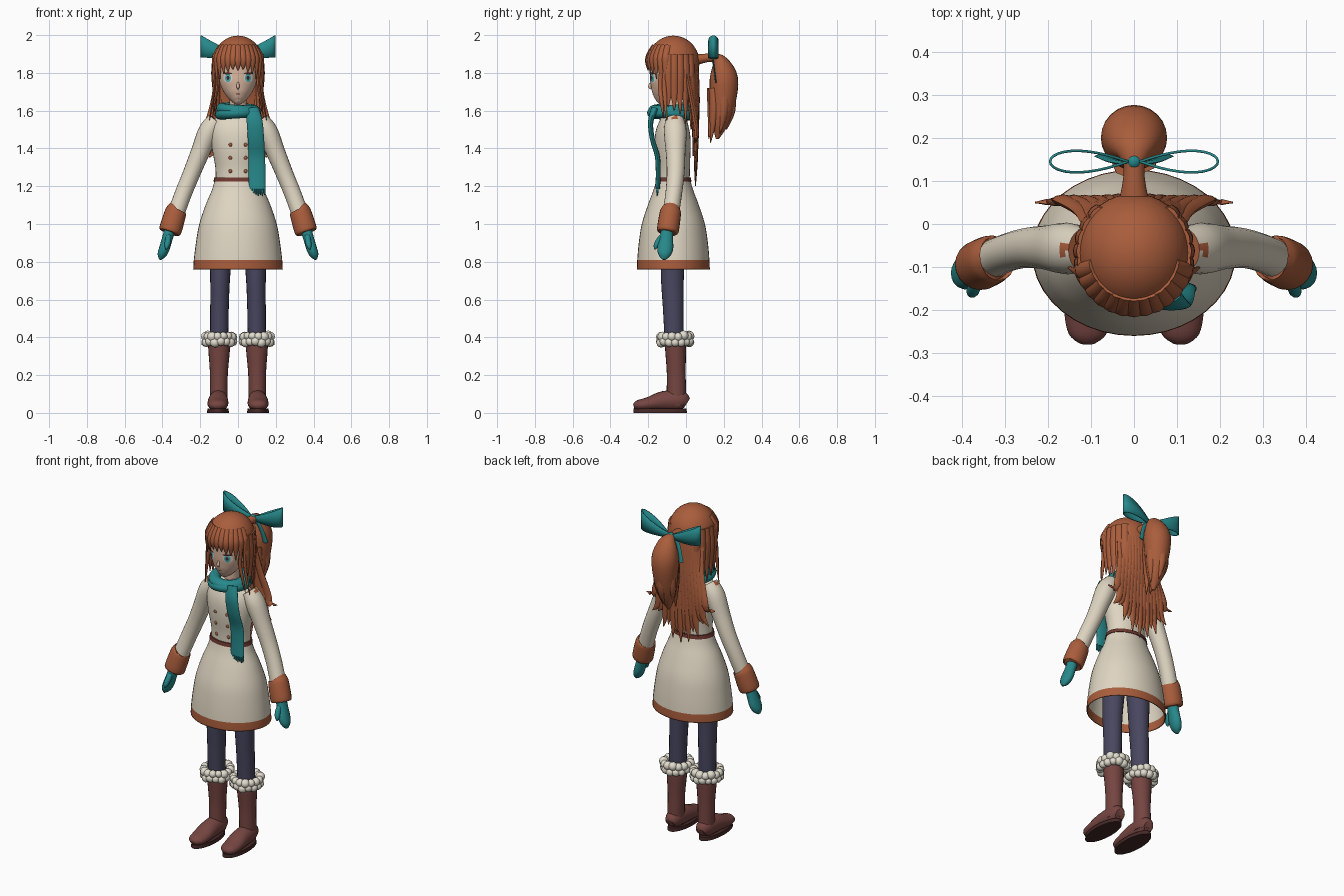
import bpy, bmesh, random
from math import sin, cos, pi, radians, sqrt
from mathutils import Vector, Matrix
from mathutils.bvhtree import BVHTree

random.seed(4)
cube = bpy.data.objects.get("Cube")
if cube:
    bpy.data.objects.remove(cube, do_unlink=True)


def material(name, *rgb):
    m = bpy.data.materials.new(name)
    m.use_nodes = True
    m.diffuse_color = (*rgb, 1)
    m.node_tree.nodes["Principled BSDF"].inputs["Base Color"].default_value = (*rgb, 1)
    return m


RUST = material("rust", .40, .11, .045)
CREAM = material("cream", .74, .67, .54)
TEAL = material("teal", .02, .25, .26)
SKIN = material("skin", .75, .50, .37)
NAVY = material("navy", .065, .062, .115)
BOOT = material("boot_brown", .18, .06, .053)
DARK = material("dark_brown", .06, .022, .02)
BELT = material("belt_red", .16, .04, .03)
WHITE = material("fur_white", .76, .72, .62)
IRIS = material("iris_cyan", .08, .45, .5)


def finish(bm, name, mats, mirror=False, rule=None, solid=0, angle=50):
    """Turn a bmesh into a shaded object."""
    bmesh.ops.recalc_face_normals(bm, faces=bm.faces)
    if rule:
        for f in bm.faces:
            f.material_index = rule(f)
    me = bpy.data.meshes.new(name)
    bm.to_mesh(me)
    bm.free()
    for m in mats:
        me.materials.append(m)
    me.shade_smooth()
    me.set_sharp_from_angle(angle=radians(angle))
    ob = bpy.data.objects.new(name, me)
    bpy.context.collection.objects.link(ob)
    if mirror:
        ob.modifiers.new("Mirror", 'MIRROR').use_mirror_merge = False
    if solid:
        mod = ob.modifiers.new("Thickness", 'SOLIDIFY')
        mod.thickness = solid
    return ob


def smooth(keys, steps):
    out = []
    for i in range(len(keys) - 1):
        a, b, c, d = (keys[min(max(j, 0), len(keys) - 1)] for j in range(i - 1, i + 3))
        for s in range(steps):
            t = s / steps
            out.append([.5 * (2 * q + (r - p) * t + (2 * p - 5 * q + 4 * r - w) * t * t
                        + (3 * q - p - 3 * r + w) * t ** 3) for p, q, r, w in zip(a, b, c, d)])
    return out + [list(keys[-1])]


def sweep(bm, keys, ref=(1, 0, 0), n=16, steps=4, caps=True):
    """Loft ellipses (x, y, z, half width, half depth) along a smooth path."""
    pts, ref, rings = smooth(keys, steps), Vector(ref), []
    for i, p in enumerate(pts):
        t = Vector(pts[min(i + 1, len(pts) - 1)][:3]) - Vector(pts[max(i - 1, 0)][:3])
        t.normalize()
        side = (ref - t * ref.dot(t)).normalized()
        other = t.cross(side)
        a, b = max(p[3], .001), max(p[4], .001)
        rings.append([bm.verts.new(Vector(p[:3]) + side * a * cos(2 * pi * k / n)
                                   + other * b * sin(2 * pi * k / n)) for k in range(n)])
    for r, s in zip(rings, rings[1:]):
        for k in range(n):
            j = (k + 1) % n
            bm.faces.new((r[k], r[j], s[j], s[k]))
    if caps:
        bm.faces.new(rings[0][::-1])
        bm.faces.new(rings[-1])


def part(name, keys, mat, mirror=False, **kw):
    bm = bmesh.new()
    sweep(bm, keys, **kw)
    return finish(bm, name, [mat], mirror)


def ball(bm, loc, size, sub=2):
    bmesh.ops.create_icosphere(bm, subdivisions=sub, radius=1,
                               matrix=Matrix.LocRotScale(Vector(loc), None, Vector(size)))


def surface(ob):
    return BVHTree.FromPolygons([v.co for v in ob.data.vertices],
                                [p.vertices for p in ob.data.polygons])


def front_y(tree, x, z):
    hit = tree.ray_cast(Vector((x, -1, z)), Vector((0, 1, 0)))[0]
    return hit.y if hit else -.1


# Coat: open skirt with hem, bodice, belt, buttons
Y = -.067
bm = bmesh.new()
sweep(bm, [(0, Y, .76, .237, .193), (0, Y, .81, .234, .191), (0, Y, .9, .223, .183),
           (0, Y, 1.0, .205, .167), (0, Y, 1.1, .172, .135), (0, Y, 1.18, .138, .105),
           (0, Y, 1.24, .122, .088)], n=40, caps=False)
finish(bm, "coat_skirt", [CREAM, RUST], solid=.006,
       rule=lambda f: int(f.calc_center_median().z < .81))
bodice = part("coat_bodice", [(0, Y, 1.22, .118, .086), (0, Y, 1.3, .12, .088),
                              (0, -.071, 1.4, .138, .095), (0, -.07, 1.48, .148, .092),
                              (0, -.065, 1.54, .138, .075), (0, -.062, 1.58, .09, .06),
                              (0, -.06, 1.61, .05, .045)], CREAM, n=32)
part("belt", [(0, Y, 1.224, .13, .096), (0, Y, 1.246, .126, .093)], BELT, n=32, steps=1)
tree = surface(bodice)
bm = bmesh.new()
for z in (1.28, 1.35, 1.42):
    ball(bm, (.04, front_y(tree, .04, z), z), (.01, .006, .01))
finish(bm, "coat_buttons", [RUST], True)

# Arms: sleeves, cuffs, mittens
bm = bmesh.new()
sweep(bm, [(.115, -.06, 1.55, .046, .05), (.155, -.057, 1.49, .055, .06),
           (.2, -.055, 1.38, .05, .052), (.245, -.055, 1.27, .046, .047),
           (.29, -.065, 1.16, .045, .044), (.33, -.082, 1.05, .045, .044)], n=20)
finish(bm, "sleeves", [CREAM, RUST], True,
       rule=lambda f: int(f.normal.z > .7 and f.calc_center_median().z > 1.53))
part("cuffs", [(.325, -.08, 1.075, .048, .048), (.33, -.082, 1.062, .057, .056),
               (.358, -.096, .968, .06, .058), (.362, -.098, .955, .048, .046)], RUST, True, n=20)
bm = bmesh.new()
sweep(bm, [(.36, -.1, .97, .03, .032), (.375, -.104, .92, .028, .036), (.39, -.11, .87, .028, .042),
           (.404, -.115, .835, .023, .032), (.413, -.118, .812, .006, .01)])
sweep(bm, [(.368, -.115, .945, .014, .016), (.37, -.142, .915, .016, .016),
           (.376, -.158, .885, .014, .014), (.38, -.164, .866, .004, .004)], n=10)
finish(bm, "mittens", [TEAL], True)

# Legs: tights, boots, soles, fur tops
part("tights", [(.1, -.063, .38, .048, .05), (.098, -.067, .55, .049, .055),
                (.095, -.072, .7, .052, .06), (.09, -.07, .85, .06, .065),
                (.08, -.07, 1.0, .065, .07)], NAVY, True, n=20)
part("boot_shafts", [(.102, -.05, .04, .046, .05), (.102, -.051, .12, .046, .051),
                     (.101, -.052, .22, .048, .05), (.1, -.055, .33, .057, .055),
                     (.1, -.058, .4, .06, .056)], BOOT, True, n=20)
part("boot_feet", [(.103, .004, .05, .03, .03), (.103, -.03, .065, .047, .053),
                   (.105, -.12, .063, .053, .052), (.107, -.2, .047, .055, .036),
                   (.108, -.255, .04, .044, .027), (.108, -.277, .035, .018, .012)], BOOT, True, n=20)
part("boot_soles", [(.106, -.137, 0, .058, .142), (.106, -.137, .022, .056, .14)],
     DARK, True, n=32, steps=1)
bm = bmesh.new()
for ring in range(2):
    for k in range(15):
        a = 2 * pi * (k + ring / 2) / 15
        r = random.uniform(.021, .027)
        ball(bm, (.1 + .073 * cos(a), -.058 + .077 * sin(a), .376 + .03 * ring
                  + random.uniform(-.005, .005)), (r, r, r))
finish(bm, "boot_fur", [WHITE], True)

# Head, neck and painted face
part("neck", [(0, -.06, 1.55, .045, .045), (0, -.07, 1.72, .045, .045)], SKIN)
head = part("head", [(0, -.148, 1.642, .012, .014), (0, -.14, 1.652, .03, .034),
                     (0, -.125, 1.68, .06, .062), (0, -.11, 1.72, .086, .08),
                     (0, -.098, 1.78, .104, .095), (0, -.085, 1.87, .11, .105),
                     (0, -.075, 1.95, .06, .06)], SKIN, n=32)
part("nose", [(0, -.186, 1.75, .004, .003), (0, -.192, 1.728, .009, .009),
              (0, -.184, 1.715, .004, .004)], SKIN, n=10)
tree = surface(head)


def plate(name, x, z, rx, rz, lift, mat, mirror=True):
    """Thin oval patch following the face."""
    bm = bmesh.new()
    rows = []
    for s in (.02, .5, 1):
        pos = [(x + s * rx * cos(pi * k / 10), z + s * rz * sin(pi * k / 10)) for k in range(20)]
        rows.append([bm.verts.new((u, front_y(tree, u, v) - lift, v)) for u, v in pos])
    bm.faces.new(rows[0])
    for r, s in zip(rows, rows[1:]):
        for k in range(20):
            bm.faces.new((r[k - 1], r[k], s[k], s[k - 1]))
    finish(bm, name, [mat], mirror)


plate("eye_whites", .054, 1.773, .024, .024, .002, WHITE)
plate("irises", .053, 1.773, .016, .022, .0035, IRIS)
plate("pupils", .053, 1.774, .007, .011, .005, DARK)
plate("lashes", .055, 1.797, .025, .005, .006, DARK)
plate("mouth", 0, 1.688, .013, .0025, .002, BELT, False)

# Hair: cap with open face
HX, HY, HZ, RX, RY, RZ = 0, -.067, 1.855, .132, .138, .142
bm = bmesh.new()
bmesh.ops.create_uvsphere(bm, u_segments=40, v_segments=28, radius=1, matrix=Matrix.LocRotScale(
    Vector((HX, HY, HZ)), None, Vector((RX, RY, RZ))))
gone = [f for f in bm.faces if f.calc_center_median().z < 1.74
        or (f.calc_center_median().y < -.115 and f.calc_center_median().z < 1.89)]
bmesh.ops.delete(bm, geom=gone, context='FACES')
finish(bm, "hair_cap", [RUST], solid=.008)


def lock(bm, deg, marks, width, thick):
    """Lock lying on the head at an angle from the front; marks are (height, reach)."""
    t = radians(deg)
    last = len(marks) - 1
    keys = [(RX * r * sin(t), HY - RY * r * cos(t), z,
             .002 if i == last else width, .002 if i == last else thick)
            for i, (z, r) in enumerate(marks)]
    sweep(bm, keys, ref=(cos(t), sin(t), 0), n=8)


# Fringe and side locks
bm = bmesh.new()
for i in range(-6, 7):
    tip = 1.812 - .1 * (i / 6) ** 2 + .008 * (i % 2)
    lock(bm, i * 12, [(1.945, .76), (1.9, .96), (1.86, 1.02), (tip, .97)], .018, .009)
finish(bm, "fringe", [RUST])
bm = bmesh.new()
for deg, tip in ((78, 1.62), (92, 1.6), (106, 1.58), (120, 1.53), (135, 1.5)):
    lock(bm, deg, [(1.9, .94), (1.8, 1.0), (1.7, .94), (tip, .95)], .02, .01)
sweep(bm, [(.122, -.1, 1.87, .006, .01), (.126, -.115, 1.76, .007, .012),
           (.134, -.11, 1.65, .006, .01), (.155, -.1, 1.53, .001, .001)], n=8)
sweep(bm, [(.112, -.125, 1.83, .008, .014), (.108, -.135, 1.74, .009, .014),
           (.122, -.13, 1.65, .007, .01), (.135, -.12, 1.56, .001, .001)], n=8)
finish(bm, "side_locks", [RUST], True)

# Long back hair
bm = bmesh.new()
sweep(bm, [(0, .0, 1.86, .1, .06), (0, .03, 1.7, .118, .035), (0, .045, 1.52, .14, .016),
           (0, .045, 1.36, .13, .01)], n=24)
for i in range(-7, 8):
    u = i / 7
    tip = 1.2 + .2 * u * u + .05 * (i % 2)
    sweep(bm, [(.1 * u, .055 - .06 * u * u, 1.84, .02, .012), (.12 * u, .06 - .03 * u * u, 1.66, .022, .013),
               (.16 * u, .055, 1.5, .026, .013), (.175 * u, .052, (1.45 + tip) / 2, .022, .01),
               ((.17 + .06 * abs(u)) * u, .05, tip, .002, .002)], n=8)
finish(bm, "back_hair", [RUST])

# Ponytail
bm = bmesh.new()
sweep(bm, [(0, .05, 1.87, .035, .03), (0, .135, 1.88, .024, .022), (0, .178, 1.855, .055, .045),
           (0, .2, 1.77, .077, .075), (0, .195, 1.64, .066, .066), (0, .18, 1.53, .045, .042),
           (0, .165, 1.45, .008, .008)], n=24)
for x, y, tip in ((-.04, .2, 1.5), (.04, .2, 1.48), (0, .235, 1.5), (-.02, .14, 1.45), (.025, .15, 1.43)):
    sweep(bm, [(x, y, 1.72, .03, .03), (x * 1.1, y, 1.6, .026, .026), (x * .8, y - .02, tip, .002, .002)], n=8)
finish(bm, "ponytail", [RUST])

# Hair bow: ribbon loops, knot, tails
bm = bmesh.new()
rows = []
for k in range(28):
    s = 2 * pi * k / 28
    w = (1 - cos(s)) / 2
    y, z, h = .145 + .036 * sin(s) * sqrt(w + .02), 1.885 + .055 * w, .013 + .045 * w
    rows.append([bm.verts.new((.008 + .19 * w, y, z + h * e)) for e in (-1, 0, 1)])
for k in range(28):
    for e in (0, 1):
        bm.faces.new((rows[k - 1][e], rows[k][e], rows[k][e + 1], rows[k - 1][e + 1]))
finish(bm, "bow_loops", [TEAL], True, solid=.006)
bm = bmesh.new()
ball(bm, (0, .145, 1.888), (.018, .02, .02))
for s in (-1, 1):
    sweep(bm, [(0, .14, 1.885, .01, .004), (s * .045, .145, 1.85, .014, .004),
               (s * .075, .158, 1.75, .018, .004)], n=8)
finish(bm, "bow_knot", [TEAL])

# Scarf: two wraps, hanging end, fringe
for name, z, major, tilt in (("scarf_wrap_upper", 1.607, .084, .06), ("scarf_wrap_lower", 1.583, .09, -.05)):
    bpy.ops.mesh.primitive_torus_add(location=(0, -.077, z), rotation=(tilt, tilt, 0), major_radius=major,
                                     minor_radius=.032, major_segments=40, minor_segments=14)
    ob = bpy.context.object
    ob.name = name
    ob.scale = (1, 1.06, .9)
    ob.data.materials.append(TEAL)
    ob.data.shade_smooth()
bm = bmesh.new()
sweep(bm, [(.075, -.165, 1.61, .035, .02), (.088, -.187, 1.54, .042, .014), (.095, -.178, 1.45, .043, .013),
           (.099, -.152, 1.36, .044, .013), (.1, -.147, 1.27, .045, .013), (.1, -.15, 1.185, .045, .012)])
for k in range(8):
    x = .061 + k * .0112
    sweep(bm, [(x, -.15, 1.195, .005, .007), (x, -.152, 1.17, .006, .007),
               (x + .002, -.153, 1.148 + .006 * (k % 2), .002, .002)], n=6, steps=2)
finish(bm, "scarf_end", [TEAL])
